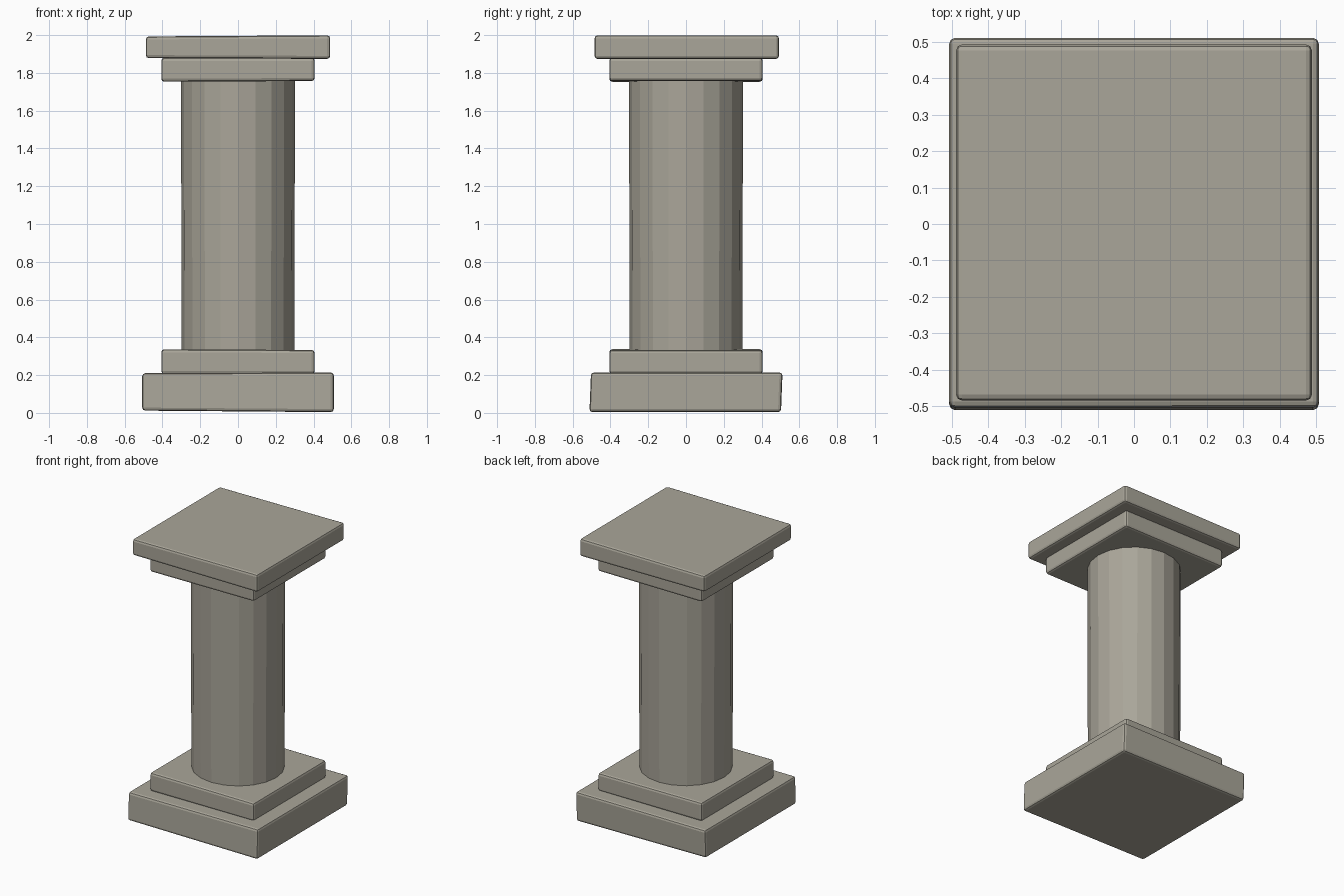
import bpy
import bmesh

cube = bpy.data.objects.get("Cube")
if cube:
    bpy.data.objects.remove(cube, do_unlink=True)

# Weathered stone
stone = bpy.data.materials.new("warm_grey_stone")
stone.use_nodes = True
color = (0.40, 0.38, 0.32, 1)
stone.diffuse_color = color
stone.node_tree.nodes["Principled BSDF"].inputs["Base Color"].default_value = color


def finish(name, bm):
    mesh = bpy.data.meshes.new(name)
    bm.to_mesh(mesh)
    bm.free()
    mesh.materials.append(stone)
    obj = bpy.data.objects.new(name, mesh)
    bpy.context.collection.objects.link(obj)
    return obj


def slab(name, half, bottom, top, lean=0.0, top_tilt=0.0, bottom_tilt=0.0):
    """Square block, slightly leaning in y, with hand-cut sloping faces."""
    bm = bmesh.new()
    bmesh.ops.create_cube(bm, size=2)
    for v in bm.verts:
        sx, sy, sz = v.co
        z, tilt = (top, top_tilt) if sz > 0 else (bottom, bottom_tilt)
        v.co = (sx * half, sy * half + sz * lean, z + sx * tilt)
    obj = finish(name, bm)
    bevel = obj.modifiers.new("worn_edges", "BEVEL")
    bevel.width = 0.016
    bevel.segments = 2
    return obj


# Stepped foot
slab("base_slab", 0.507, 0.008, 0.212, 0.004, 0.002, -0.004)
slab("base_step", 0.406, 0.205, 0.335, 0.0, -0.002)

# Faceted shaft, very slightly wider at the top
bm = bmesh.new()
bmesh.ops.create_cone(bm, cap_ends=True, segments=20,
                      radius1=0.298, radius2=0.302, depth=1.48)
bmesh.ops.translate(bm, vec=(0, 0, 1.05), verts=bm.verts)
finish("column_shaft", bm)

# Stepped head
slab("head_step", 0.406, 1.755, 1.88, 0.0, 0.0, 0.002)
cap = slab("cap_slab", 0.488, 1.876, 1.996, 0.0, 0.003, -0.002)
cap.location.y = 0.004
